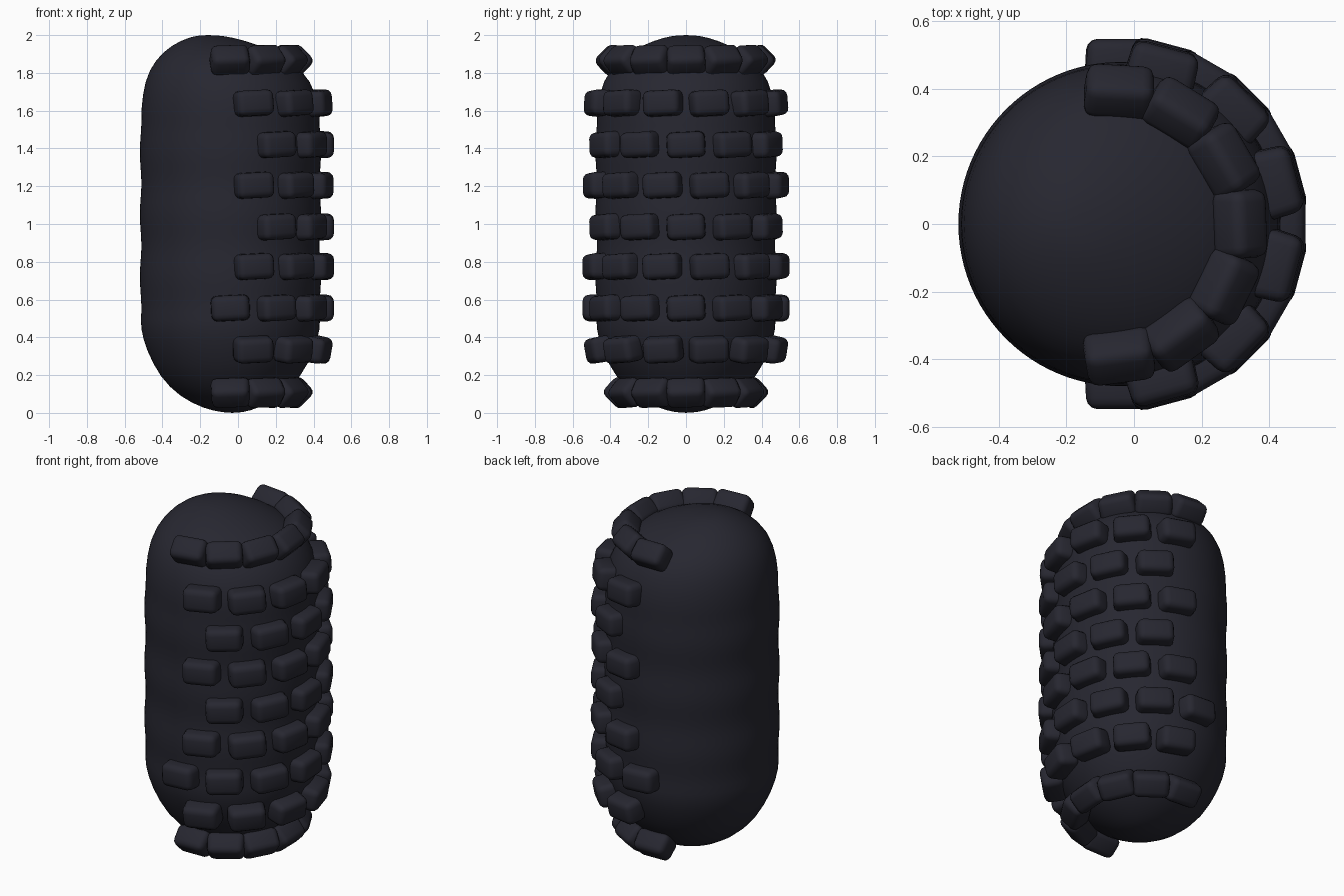
import bpy, bmesh, math
from mathutils import Matrix

cube = bpy.data.objects.get("Cube")
if cube:
    bpy.data.objects.remove(cube, do_unlink=True)

mat = bpy.data.materials.new("dark rubber")
mat.use_nodes = True
colour = (0.020, 0.020, 0.030, 1)
mat.diffuse_color = colour
bsdf = mat.node_tree.nodes["Principled BSDF"]
bsdf.inputs["Base Color"].default_value = colour
bsdf.inputs["Roughness"].default_value = 0.7


def finish(bm, name):
    bmesh.ops.recalc_face_normals(bm, faces=bm.faces)
    for f in bm.faces:
        f.smooth = True
    mesh = bpy.data.meshes.new(name)
    bm.to_mesh(mesh)
    bm.free()
    mesh.materials.append(mat)
    return mesh


def add(mesh, name, matrix=Matrix()):
    ob = bpy.data.objects.new(name, mesh)
    bpy.context.collection.objects.link(ob)
    ob.matrix_world = matrix
    return ob


# Body: stacked rings (radius, height, centre x), domed ends, gently rippled wall
rings = [(0.06, 0.004, -0.03), (0.14, 0.022, -0.04), (0.27, 0.085, -0.04),
         (0.375, 0.19, -0.04), (0.445, 0.33, -0.04)]
for i in range(15):
    z = 0.45 + i * 0.0825
    rings.append((0.477 + 0.006 * math.cos((z - 1.38) / 0.33 * math.tau), z, -0.04))
rings += [(0.444, 1.76, -0.052), (0.36, 1.87, -0.08),
          (0.23, 1.95, -0.12), (0.11, 1.99, -0.145), (0.05, 1.998, -0.155)]
SEG = 48
bm = bmesh.new()
loops = []
for r, z, cx in rings:
    loops.append([bm.verts.new((cx + r * math.cos(math.tau * k / SEG),
                                r * math.sin(math.tau * k / SEG), z)) for k in range(SEG)])
for a, b in zip(loops, loops[1:]):
    for k in range(SEG):
        n = (k + 1) % SEG
        bm.faces.new((a[k], a[n], b[n], b[k]))
for loop, tip in ((loops[0], (-0.03, 0, 0)), (loops[-1], (-0.16, 0, 2.0))):
    v = bm.verts.new(tip)
    for k in range(SEG):
        bm.faces.new((loop[k], loop[(k + 1) % SEG], v))
body = add(finish(bm, "body"), "body")
body.modifiers.new("smooth", 'SUBSURF').levels = 1

# Pad: one rounded block, x outwards, y along the row, shared by every row
bm = bmesh.new()
bmesh.ops.create_cube(bm, size=1)
for v in bm.verts:
    taper = 0.94 if v.co.x > 0 else 1.0
    v.co.x *= 0.125
    v.co.y *= 0.21 * taper
    v.co.z *= 0.14 * taper
bmesh.ops.bevel(bm, geom=bm.edges[:], offset=0.033, segments=3, profile=0.5, affect='EDGES')
pad = finish(bm, "pad")

# Rows of pads: height, ring radius, centre x, upward pitch, angles from +x
odd = (-75, -45, -15, 15, 45, 75)
even = (-60, -30, 0, 30, 60)
full = (-90,) + even + (90,)
rows = [
    (1.870, 0.395, -0.08, 45, [a * 0.94 for a in full]),
    (1.640, 0.478, -0.04, 4, odd),
    (1.420, 0.485, -0.04, 0, even),
    (1.205, 0.485, -0.04, 0, odd),
    (0.985, 0.485, -0.04, 0, even),
    (0.775, 0.488, -0.04, 0, odd),
    (0.555, 0.485, -0.04, 0, full),
    (0.335, 0.474, -0.04, -10, odd),
    (0.105, 0.355, -0.04, -45, full),
]
for z, r, cx, pitch, angles in rows:
    for a in angles:
        t = math.radians(a)
        m = (Matrix.Translation((cx + r * math.cos(t), r * math.sin(t), z))
             @ Matrix.Rotation(t, 4, 'Z')
             @ Matrix.Rotation(-math.radians(pitch), 4, 'Y')
             @ Matrix.Rotation(math.radians(3), 4, 'X'))
        add(pad, "grip_pad", m)
